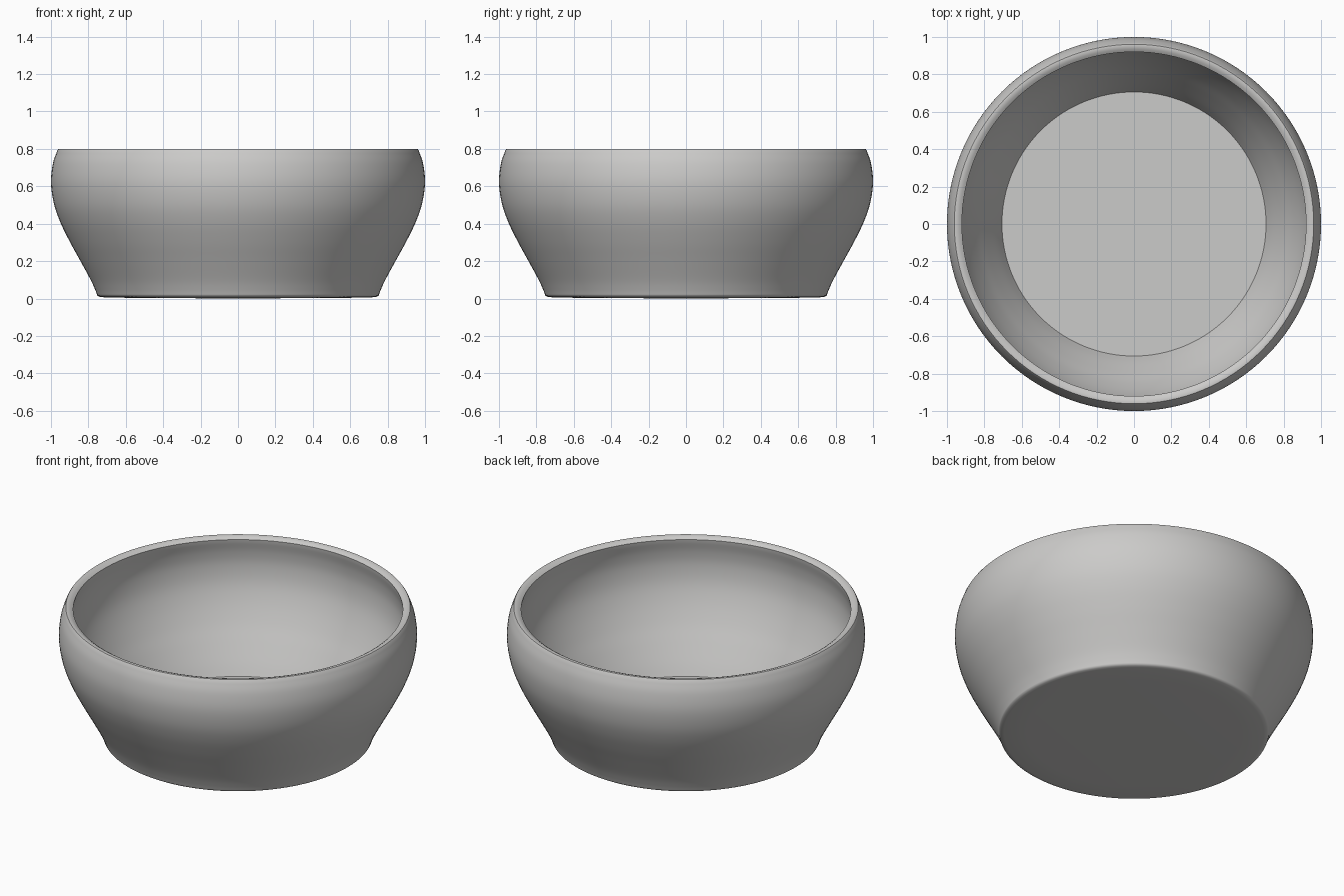
import bpy, bmesh, math
from mathutils import Vector

if "Cube" in bpy.data.objects:
    bpy.data.objects.remove(bpy.data.objects["Cube"])

SEGMENTS = 128


def smooth_curve(pts, steps=5):
    """Catmull-Rom curve through (radius, height) points."""
    p = [Vector(q) for q in pts]
    p = [2 * p[0] - p[1]] + p + [2 * p[-1] - p[-2]]
    out = []
    for i in range(1, len(p) - 2):
        a, b, c, d = p[i - 1:i + 3]
        for s in range(steps):
            t = s / steps
            out.append(0.5 * (2 * b + (c - a) * t + (2 * a - 5 * b + 4 * c - d) * t * t
                              + (3 * b - a - 3 * c + d) * t ** 3))
    return out + [p[-2]]


# Profile: underside, outer wall, rim, inner wall, floor
underside = [(0, 0), (0.60, 0.004), (0.725, 0.007), (0.742, 0.010)]
outer = [(0.752, 0.016), (0.765, 0.05), (0.79, 0.104), (0.845, 0.205), (0.90, 0.305),
         (0.951, 0.41), (0.985, 0.51), (1.0, 0.62), (0.99, 0.72), (0.967, 0.79)]
rim = [(0.961, 0.799), (0.952, 0.80), (0.935, 0.795), (0.92, 0.785)]
inner = [(0.922, 0.77), (0.938, 0.70), (0.944, 0.62), (0.932, 0.52), (0.90, 0.42),
         (0.85, 0.31), (0.795, 0.21), (0.74, 0.11), (0.706, 0.042)]
floor = [(0, 0.042)]
profile = underside + [tuple(v) for v in smooth_curve(outer)] + rim \
    + [tuple(v) for v in smooth_curve(inner)] + floor

# Revolve the profile around z
bm = bmesh.new()
rings = []
for r, z in profile:
    if r == 0:
        rings.append([bm.verts.new((0, 0, z))] * SEGMENTS)
    else:
        rings.append([bm.verts.new((r * math.cos(2 * math.pi * k / SEGMENTS),
                                    r * math.sin(2 * math.pi * k / SEGMENTS), z))
                      for k in range(SEGMENTS)])
for lo, hi in zip(rings, rings[1:]):
    for k in range(SEGMENTS):
        n = (k + 1) % SEGMENTS
        bm.faces.new(list(dict.fromkeys((lo[k], lo[n], hi[n], hi[k]))))
bmesh.ops.recalc_face_normals(bm, faces=bm.faces)

mesh = bpy.data.meshes.new("bowl")
bm.to_mesh(mesh)
bm.free()
bowl = bpy.data.objects.new("bowl", mesh)
bpy.context.collection.objects.link(bowl)

# Plain grey clay
mat = bpy.data.materials.new("light grey")
mat.diffuse_color = (0.6, 0.595, 0.585, 1)
mat.use_nodes = True
mat.node_tree.nodes["Principled BSDF"].inputs["Base Color"].default_value = mat.diffuse_color
mesh.materials.append(mat)

bpy.context.view_layer.objects.active = bowl
bowl.select_set(True)
bpy.ops.object.shade_smooth_by_angle(angle=math.radians(45))
